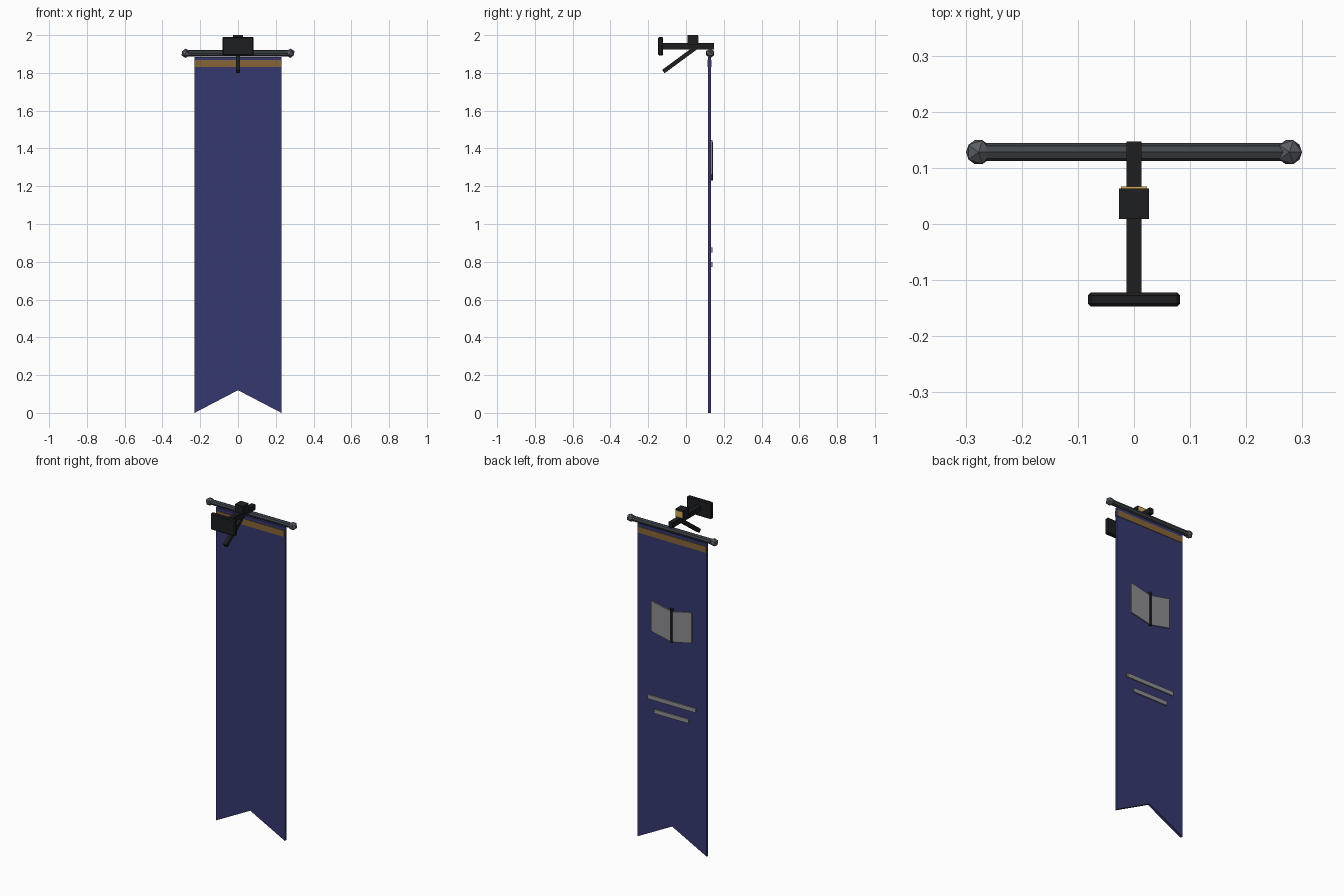
import bpy, bmesh, math
from mathutils import Vector

if "Cube" in bpy.data.objects:
    bpy.data.objects.remove(bpy.data.objects["Cube"])


def material(name, rgb):
    m = bpy.data.materials.new(name)
    m.diffuse_color = (*rgb, 1)
    m.use_nodes = True
    m.node_tree.nodes["Principled BSDF"].inputs["Base Color"].default_value = m.diffuse_color
    return m


CLOTH = material("navy_cloth", (0.035, 0.04, 0.16))
TRIM = material("gold_trim", (0.24, 0.13, 0.04))
IRON = material("black_iron", (0.012, 0.013, 0.015))
STEEL = material("dark_steel", (0.05, 0.06, 0.07))
KNOB = material("knob_steel", (0.1, 0.11, 0.13))
PALE = material("pale_cloth", (0.27, 0.27, 0.28))
GLOW = material("amber", (0.7, 0.4, 0.1))


def finish(name, bm, mat, bevel=0):
    bmesh.ops.recalc_face_normals(bm, faces=bm.faces)
    me = bpy.data.meshes.new(name)
    bm.to_mesh(me)
    bm.free()
    me.materials.append(mat)
    ob = bpy.data.objects.new(name, me)
    bpy.context.collection.objects.link(ob)
    if bevel:
        mod = ob.modifiers.new("bevel", 'BEVEL')
        mod.width = bevel
        mod.segments = 1
    return ob


def box(name, x, y, z, mat, bevel=0):
    """Box from (min, max) ranges on each axis."""
    bm = bmesh.new()
    bmesh.ops.create_cube(bm, size=1)
    for v in bm.verts:
        v.co = Vector([(r[0] + r[1]) / 2 + c * (r[1] - r[0])
                       for c, r in zip(v.co, (x, y, z))])
    return finish(name, bm, mat, bevel)


def slab(name, outline, y0, y1, mat):
    """Flat x-z outline extruded from y0 to y1."""
    bm = bmesh.new()
    f = bm.faces.new([bm.verts.new((x, y0, z)) for x, z in outline])
    ext = bmesh.ops.extrude_face_region(bm, geom=[f])
    for v in ext["geom"]:
        if isinstance(v, bmesh.types.BMVert):
            v.co.y = y1
    return finish(name, bm, mat)


# swallow-tailed cloth and its trim band
slab("banner_cloth", [(-0.23, 0), (0, 0.12), (0.23, 0), (0.23, 1.885), (-0.23, 1.885)],
     0.117, 0.132, CLOTH)
box("trim_band", (-0.228, 0.228), (0.114, 0.135), (1.83, 1.867), TRIM)

# open book emblem on the outer face
for side, s in (("left", -1), ("right", 1)):
    slab("book_page_" + side,
         [(s * 0.006, 1.235), (s * 0.135, 1.262), (s * 0.135, 1.445), (s * 0.006, 1.418)],
         0.130, 0.139, PALE)
box("book_spine", (-0.008, 0.008), (0.130, 0.143), (1.23, 1.435), IRON)

# two stripes below the book
box("upper_stripe", (-0.16, 0.16), (0.130, 0.139), (0.85, 0.875), PALE)
box("lower_stripe", (-0.115, 0.115), (0.130, 0.139), (0.773, 0.798), PALE)

# hanging rod with faceted knobs
bpy.ops.mesh.primitive_cylinder_add(vertices=8, radius=0.016, depth=0.55,
                                    location=(0, 0.128, 1.904),
                                    rotation=(0, math.pi / 2, 0))
rod = bpy.context.object
rod.name = "hanging_rod"
rod.data.materials.append(STEEL)
for side, s in (("left", -1), ("right", 1)):
    bpy.ops.mesh.primitive_ico_sphere_add(subdivisions=1, radius=0.025,
                                          location=(s * 0.277, 0.128, 1.904))
    knob = bpy.context.object
    knob.name = "rod_knob_" + side
    knob.data.materials.append(KNOB)

# wall bracket: plate, arm, diagonal strut
box("wall_plate", (-0.082, 0.082), (-0.147, -0.122), (1.892, 1.99), IRON, 0.005)
box("bracket_arm", (-0.013, 0.013), (-0.13, 0.147), (1.925, 1.957), IRON)
a, b = Vector((0, -0.12, 1.807)), Vector((0, 0.05, 1.932))
strut = box("bracket_strut", (-0.011, 0.011),
            (-(b - a).length / 2, (b - a).length / 2), (-0.011, 0.011), IRON)
strut.location = (a + b) / 2
strut.rotation_euler.x = math.atan2(b.z - a.z, b.y - a.y)

# small lamp block on the arm with its amber pane
box("lamp_block", (-0.027, 0.027), (0.009, 0.063), (1.95, 2.0), IRON)
box("lamp_pane", (-0.023, 0.023), (0.062, 0.067), (1.957, 1.994), GLOW)
